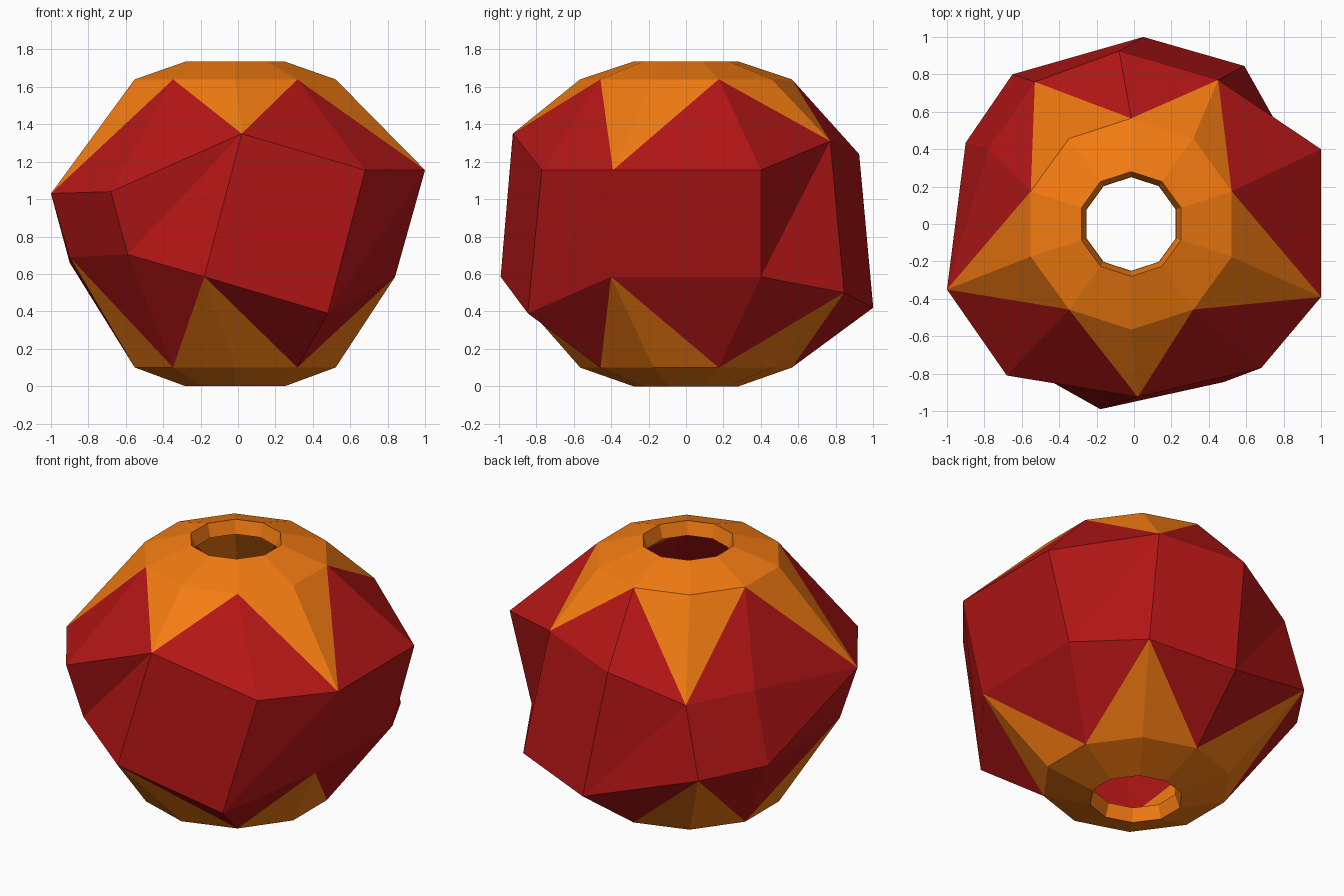
import bpy, bmesh
from math import cos, sin, radians

if "Cube" in bpy.data.objects:
    bpy.data.objects.remove(bpy.data.objects["Cube"])


def material(name, color):
    m = bpy.data.materials.new(name)
    m.diffuse_color = (*color, 1)
    m.use_nodes = True
    m.node_tree.nodes["Principled BSDF"].inputs["Base Color"].default_value = m.diffuse_color
    return m


CX = -0.015                       # axis of the two round openings


def ring(r, z):
    # ten-sided ring, starting at the front (-90 degrees)
    return [(CX + r * cos(radians(-90 + 36 * i)), r * sin(radians(-90 + 36 * i)), z)
            for i in range(10)]


# uneven belts: even index = star tip, odd index = point between tips
upper = [(.02, -.925, 1.35), (.68, -.77, 1.155), (1, -.39, 1.155), (1, .40, 1.155),
         (.45, .77, 1.31), (-.08, .925, 1.24), (-.53, .76, 1.08), (-.78, .40, 1.11),
         (-1, -.35, 1.03), (-.68, -.81, 1.04)]
lower = [(-.18, -.99, .585), (.48, -.845, .39), (.84, -.40, .585), (.84, .40, .585),
         (.59, .845, .50), (.05, 1, .42), (-.65, .80, .63), (-.90, .435, .66),
         (-.90, -.31, .69), (-.59, -.76, .705)]

bm = bmesh.new()
rim_t, cap_t, up, low, cap_b, rim_b = [
    [bm.verts.new(p) for p in pts] for pts in
    (ring(.28, 1.735), ring(.565, 1.64), upper, lower, ring(.565, .10), ring(.28, 0))]

RED, ORANGE = 0, 1


def face(mat, *verts):
    bm.faces.new(verts).material_index = mat


for i in range(10):
    j = (i + 1) % 10
    # orange collars around the openings
    face(ORANGE, cap_t[i], cap_t[j], rim_t[j], rim_t[i])
    face(ORANGE, rim_b[i], rim_b[j], cap_b[j], cap_b[i])
    # red belt: flat panels alternate with folded panels
    if i % 2 == 0:
        face(RED, low[i], low[j], up[j], up[i])
    else:
        face(RED, low[i], low[j], up[j])
        face(RED, low[i], up[j], up[i])
    # orange star points and red triangles between them
    tip, mid = (i, j) if i % 2 == 0 else (j, i)
    for cap, belt, flip in ((cap_t, up, False), (cap_b, low, True)):
        star = [cap[i], belt[tip], cap[j]]
        fill = [belt[i], belt[j], cap[mid]]
        if flip:
            star.reverse()
            fill.reverse()
        face(ORANGE, *star)
        face(RED, *fill)

mesh = bpy.data.meshes.new("faceted_shell")
bm.to_mesh(mesh)
bm.free()
mesh.materials.append(material("red", (.46, .008, .008)))
mesh.materials.append(material("orange", (.9, .2, .006)))
shell = bpy.data.objects.new("faceted_shell", mesh)
bpy.context.collection.objects.link(shell)

# wall thickness, grown inwards
solid = shell.modifiers.new("wall", 'SOLIDIFY')
solid.thickness = .09
solid.offset = -1
